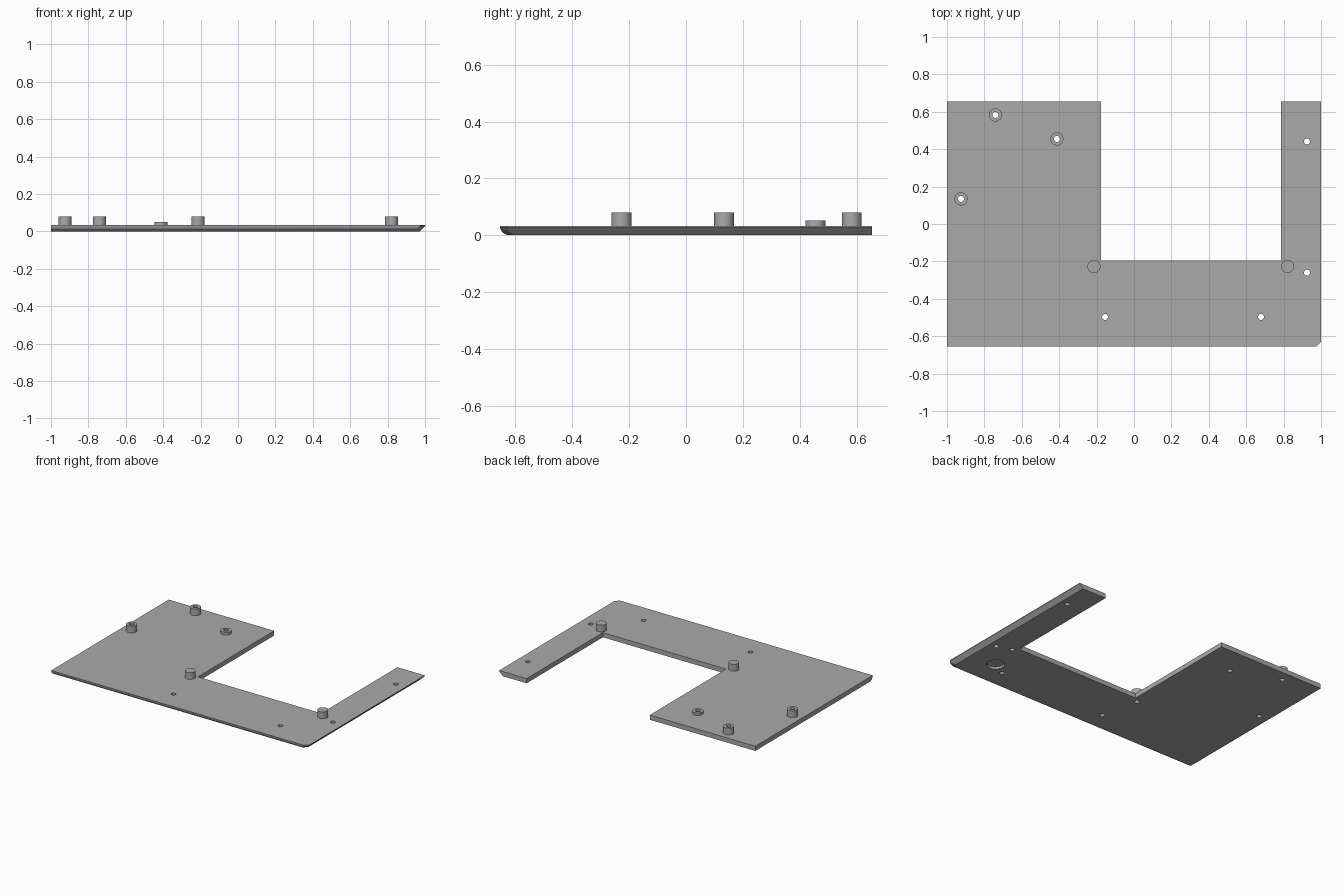
import bpy, bmesh, math
from mathutils import Matrix

cube = bpy.data.objects.get("Cube")
if cube:
    bpy.data.objects.remove(cube)

THICK = 0.033
HOLE_R = 0.016
BOSS_R = 0.035

grey = bpy.data.materials.new("plain grey")
grey.use_nodes = True
colour = (0.4, 0.4, 0.4, 1)
grey.diffuse_color = colour
grey.node_tree.nodes["Principled BSDF"].inputs["Base Color"].default_value = colour


def add_object(name, bm):
    bmesh.ops.recalc_face_normals(bm, faces=bm.faces)
    mesh = bpy.data.meshes.new(name)
    bm.to_mesh(mesh)
    bm.free()
    mesh.materials.append(grey)
    obj = bpy.data.objects.new(name, mesh)
    bpy.context.collection.objects.link(obj)
    return obj


def add_cylinder(bm, x, y, radius, z0, z1):
    bmesh.ops.create_cone(bm, cap_ends=True, segments=32, radius1=radius, radius2=radius,
                          depth=z1 - z0, matrix=Matrix.Translation((x, y, (z0 + z1) / 2)))


# Bosses: x, y, top height, top of the drilled hole
bosses = {
    "back_standoff": (-0.741, 0.583, 0.08, 0.1),
    "side_standoff": (-0.925, 0.134, 0.08, 0.1),
    "low_standoff": (-0.412, 0.455, 0.051, 0.1),
    "inner_right_post": (-0.214, -0.227, 0.08, 0.06),
    "inner_left_post": (0.821, -0.227, 0.08, 0.06),
}
screw_holes = [(0.925, 0.441), (0.925, -0.26), (-0.155, -0.497), (0.679, -0.497)]


def outline(z):
    """Plate outline at one height: rounded front edge, chamfered left edge."""
    drop = 1 - z / THICK
    front = -0.655 + 0.036 * (1 - math.sqrt(max(0, 1 - drop * drop)))
    side = 1 - max(0, 0.028 - z)
    corner = 0.026
    return [(-1, front), (side - corner, front), (side, front + corner), (side, 0.655),
            (0.786, 0.655), (0.786, -0.195), (-0.176, -0.195), (-0.176, 0.655), (-1, 0.655)]


# Plate lofted through stacked outlines
bm = bmesh.new()
levels = [0, 0.001, 0.003, 0.007, 0.013, 0.02, 0.028, THICK]
rings = [[bm.verts.new((x, y, z)) for x, y in outline(z)] for z in levels]
for low, high in zip(rings, rings[1:]):
    for i in range(len(low)):
        j = (i + 1) % len(low)
        bm.faces.new((low[i], low[j], high[j], high[i]))
bm.faces.new(rings[0])
bm.faces.new(rings[-1])
parts = [add_object("base_plate", bm)]

# Raised bosses
for name, (x, y, top, _) in bosses.items():
    bm = bmesh.new()
    add_cylinder(bm, x, y, BOSS_R, THICK, top)
    parts.append(add_object(name, bm))

# Drills for every hole, plus the round recess underneath
bm = bmesh.new()
for x, y, _, hole_top in bosses.values():
    add_cylinder(bm, x, y, HOLE_R, -0.02, hole_top)
for x, y in screw_holes:
    add_cylinder(bm, x, y, HOLE_R, -0.02, 0.1)
add_cylinder(bm, 0.78, -0.44, 0.058, -0.02, 0.016)
drills = add_object("hole_cutter", bm)
drills.hide_render = True

for obj in parts:
    cut = obj.modifiers.new("Holes", 'BOOLEAN')
    cut.operation = 'DIFFERENCE'
    cut.solver = 'EXACT'
    cut.object = drills
    bpy.ops.object.select_all(action='DESELECT')
    obj.select_set(True)
    bpy.context.view_layer.objects.active = obj
    bpy.ops.object.modifier_apply(modifier=cut.name)
    bpy.ops.object.shade_smooth_by_angle(angle=math.radians(30))
bpy.data.objects.remove(drills)
